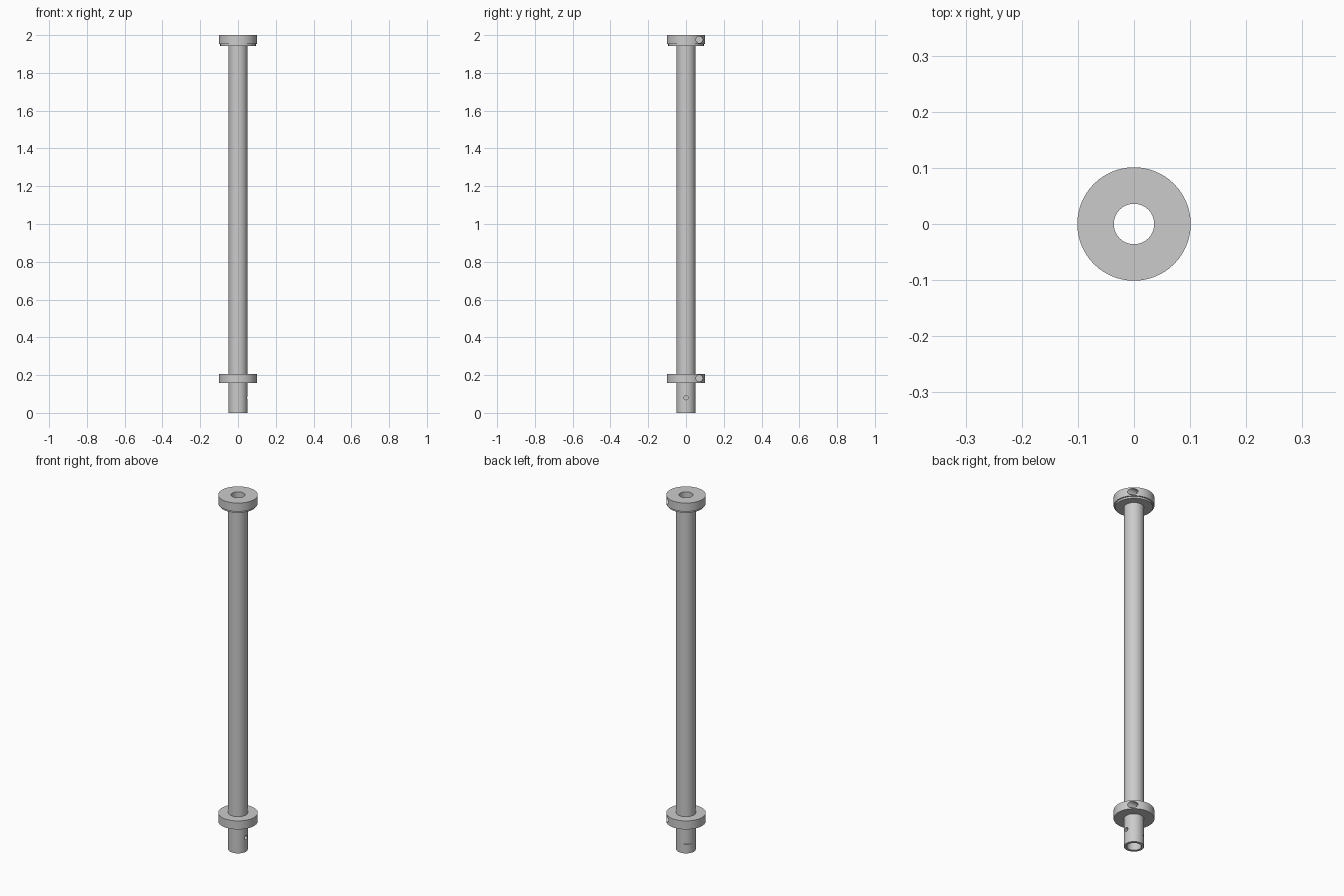
import bpy
import bmesh
import math
from mathutils import Matrix, Vector

if "Cube" in bpy.data.objects:
    bpy.data.objects.remove(bpy.data.objects["Cube"])

SEGS = 96
BORE = 0.036
TUBE_R = 0.05
COLLAR_R = 0.101


def lathe(name, profile):
    """Spin a closed (radius, height) profile around z."""
    bm = bmesh.new()
    rings = []
    for i in range(SEGS):
        a = 2 * math.pi * i / SEGS
        rings.append([bm.verts.new((r * math.cos(a), r * math.sin(a), z)) for r, z in profile])
    n = len(profile)
    for i in range(SEGS):
        a, b = rings[i], rings[(i + 1) % SEGS]
        for j in range(n):
            k = (j + 1) % n
            bm.faces.new((a[j], b[j], b[k], a[k]))
    bmesh.ops.recalc_face_normals(bm, faces=bm.faces)
    mesh = bpy.data.meshes.new(name)
    bm.to_mesh(mesh)
    bm.free()
    obj = bpy.data.objects.new(name, mesh)
    bpy.context.collection.objects.link(obj)
    return obj


def cut(target, cutter):
    """Subtract the cutter and discard it."""
    cutter.hide_render = True
    mod = target.modifiers.new("cut", 'BOOLEAN')
    mod.operation = 'DIFFERENCE'
    mod.solver = 'EXACT'
    mod.object = cutter
    bpy.context.view_layer.objects.active = target
    bpy.ops.object.modifier_apply(modifier=mod.name)
    bpy.data.objects.remove(cutter, do_unlink=True)


def drill(target, y, z, radius, x0, x1):
    """Drill a round hole along x between x0 and x1."""
    bpy.ops.mesh.primitive_cylinder_add(
        vertices=40, radius=radius, depth=x1 - x0,
        location=((x0 + x1) / 2, y, z), rotation=(0, math.pi / 2, 0))
    cut(target, bpy.context.object)


# Long hollow tube with a pin hole and a thin shallow slot near the foot
tube = lathe("tube", [(BORE, 0), (TUBE_R, 0), (TUBE_R, 1.942), (BORE, 1.942)])
drill(tube, 0, 0.08, 0.011, 0.02, 0.08)
a = math.radians(135)
bpy.ops.mesh.primitive_cube_add(
    size=1, location=(0.051 * math.cos(a), 0.051 * math.sin(a), 0.052), rotation=(0, 0, a))
slot = bpy.context.object
slot.scale = (0.014, 0.04, 0.004)
cut(tube, slot)

# Top collar with a slightly narrower lip under it
top_collar = lathe("top_collar", [
    (BORE, 1.942), (0.094, 1.942), (0.094, 1.952),
    (COLLAR_R, 1.952), (COLLAR_R, 2.0), (BORE, 2.0)])

# Lower clamp collar
lower_collar = lathe("lower_collar", [
    (TUBE_R, 0.159), (COLLAR_R, 0.159), (COLLAR_R, 0.207), (TUBE_R, 0.207)])

# Clamp screw counterbores on the right side of both collars
for collar, z in ((top_collar, 1.976), (lower_collar, 0.183)):
    drill(collar, 0.071, z, 0.018, 0.032, 0.15)

for obj in (tube, top_collar, lower_collar):
    bpy.ops.object.select_all(action='DESELECT')
    obj.select_set(True)
    bpy.context.view_layer.objects.active = obj
    bpy.ops.object.shade_smooth_by_angle(angle=math.radians(30))
